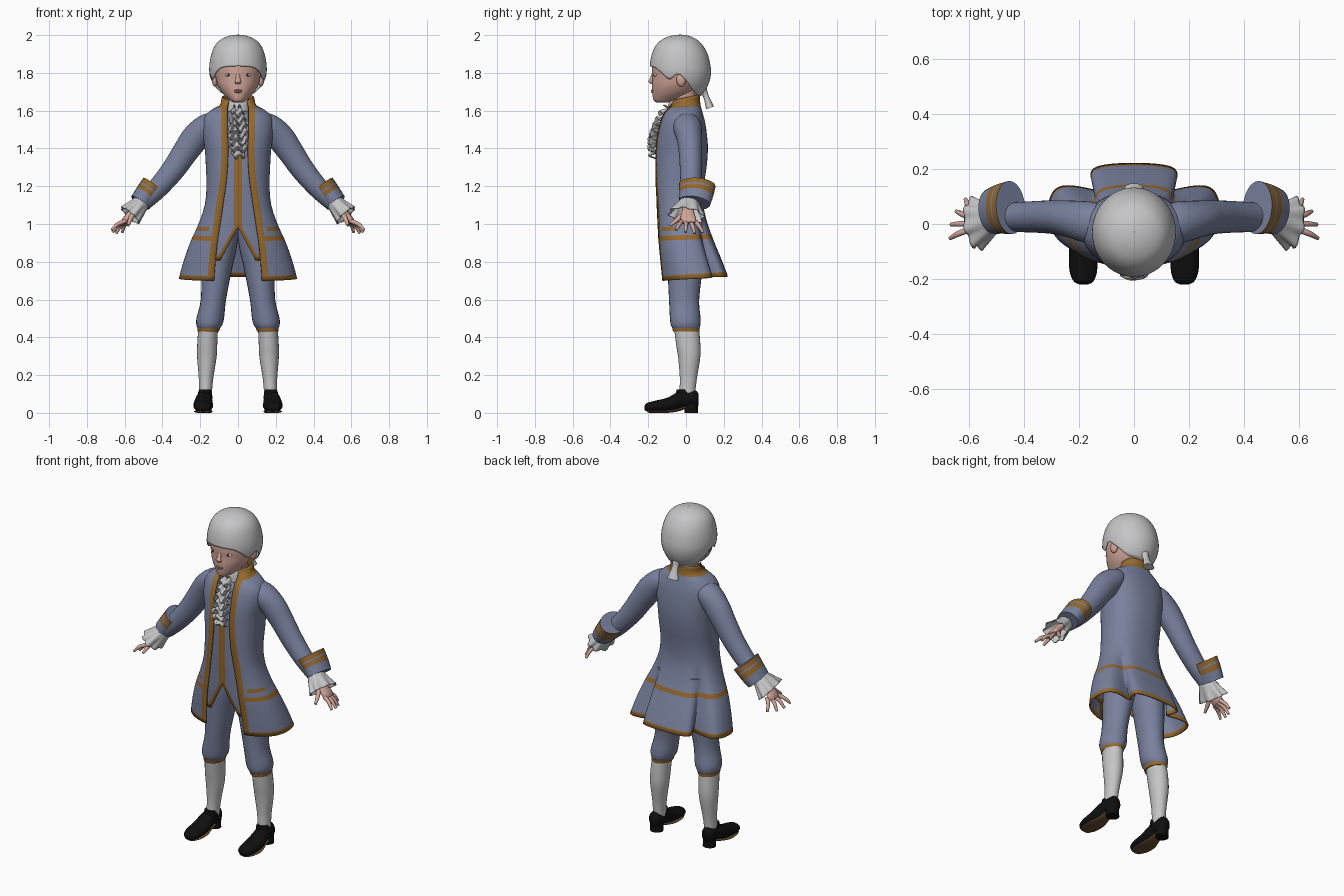
import bpy, bmesh, math
from mathutils import Vector, Matrix

def material(name, rgb):
    m = bpy.data.materials.new(name)
    m.diffuse_color = (*rgb, 1)
    return m

BLUE = material("blue grey cloth", (.19, .22, .34))
GOLD = material("gold trim", (.30, .14, .027))
WHITE = material("white linen", (.56, .56, .57))
SKIN = material("skin", (.64, .38, .32))
BLACK = material("black leather", (.005, .005, .005))
SOLE = material("brown sole", (.13, .07, .03))
LIP = material("lip pink", (.50, .24, .21))
DARK = material("dark brown", (.04, .025, .02))

def curve(keys, t):
    """Smooth interpolation through keys (t, v1, v2, ...)."""
    n = len(keys)
    t = min(max(t, keys[0][0]), keys[-1][0])
    i = max(k for k in range(n - 1) if keys[k][0] <= t)
    h = keys[i + 1][0] - keys[i][0]
    s = (t - keys[i][0]) / h
    def slope(j, c):
        a, b = keys[max(j - 1, 0)], keys[min(j + 1, n - 1)]
        return (b[c] - a[c]) / (b[0] - a[0])
    return [keys[i][c] * (2*s**3 - 3*s*s + 1) + keys[i + 1][c] * (3*s*s - 2*s**3)
            + h * slope(i, c) * (s**3 - 2*s*s + s) + h * slope(i + 1, c) * (s**3 - s*s)
            for c in range(1, len(keys[0]))]

def finish(name, bm, mats, mirror=False, solid=0):
    bmesh.ops.recalc_face_normals(bm, faces=bm.faces[:])
    me = bpy.data.meshes.new(name)
    bm.to_mesh(me)
    bm.free()
    for m in mats:
        me.materials.append(m)
    me.shade_smooth()
    me.set_sharp_from_angle(angle=math.radians(55))
    ob = bpy.data.objects.new(name, me)
    bpy.context.collection.objects.link(ob)
    if mirror:
        ob.modifiers.new("mirror", 'MIRROR').merge_threshold = .0005
    if solid:
        mod = ob.modifiers.new("thickness", 'SOLIDIFY')
        mod.thickness, mod.offset = solid, 0
    return ob

def grid(name, rows, mats, rule=None, closed=False, caps=False, mirror=False, solid=0):
    bm = bmesh.new()
    vs = [[bm.verts.new(p) for p in r] for r in rows]
    n = len(rows[0])
    for i in range(len(rows) - 1):
        for j in range(n if closed else n - 1):
            k = (j + 1) % n
            f = bm.faces.new((vs[i][j], vs[i][k], vs[i + 1][k], vs[i + 1][j]))
            f.material_index = rule(i, j) if rule else 0
    if caps:
        bm.faces.new(vs[0])
        bm.faces.new(vs[-1])
    return finish(name, bm, mats, mirror, solid)

def tube(name, keys, mats, mirror=False, axis=None, seg=24, sub=5, rule=None, wave=0, caps=True, solid=0):
    """Loft of ellipses; keys are (x, y, z, half width, half depth)."""
    tab = [(i, *k) for i, k in enumerate(keys)]
    steps = (len(keys) - 1) * sub
    vals = [curve(tab, i / sub) for i in range(steps + 1)]
    rows = []
    for i, v in enumerate(vals):
        t = Vector(axis) if axis else (Vector(vals[min(i + 1, steps)][:3]) - Vector(vals[max(i - 1, 0)][:3])).normalized()
        ref = Vector((0, 0, 1)) if abs(t.y) > .9 else Vector((0, 1, 0))
        d = (ref - t * ref.dot(t)).normalized()
        u = d.cross(t)
        row = []
        for j in range(seg):
            a = 2 * math.pi * j / seg
            w = 1 + wave * i / steps * math.sin(8 * a)
            row.append(Vector(v[:3]) + u * v[3] * w * math.cos(a) + d * v[4] * w * math.sin(a))
        rows.append(row)
    fn = (lambda i, j: rule((i + .5) / steps)) if rule else None
    return grid(name, rows, mats, fn, True, caps, mirror, solid)

def ball(name, c, s, mat, mirror=False):
    bm = bmesh.new()
    bmesh.ops.create_uvsphere(bm, u_segments=16, v_segments=10, radius=1,
                              matrix=Matrix.Translation(c) @ Matrix.Diagonal((*s, 1)))
    return finish(name, bm, [mat], mirror)

def upright(table):
    return [(0, (f + b) / 2, z, rx, (b - f) / 2) for z, rx, f, b in table]

UP = (0, 0, 1)

# Coat and waistcoat share one body table: z, half width, front y, back y, half opening
BODY = [(.70, .312, -.13, .222, .128), (.8, .285, -.14, .185, .12), (.9, .25, -.15, .145, .11),
        (1.0, .205, -.155, .11, .095), (1.1, .172, -.16, .088, .08), (1.2, .163, -.163, .09, .065),
        (1.3, .166, -.163, .105, .055), (1.4, .172, -.16, .112, .052), (1.47, .182, -.152, .107, .055),
        (1.54, .184, -.135, .097, .055), (1.58, .165, -.12, .086, .055), (1.605, .132, -.108, .078, .055),
        (1.625, .095, -.098, .072, .055), (1.67, .082, -.075, .070, .05)]

def garment(name, zs, trim, amax, cols, rule, opening=None, inset=0):
    rows, angles = [], []
    for z in zs:
        rx, yf, yb, op = curve(BODY, z)
        rx, yf, yb = rx - inset, yf + inset * .7, yb - inset
        if opening:
            op = opening(z)
        f = min(max((1.1 - z) / .4, 0), 1)
        tilt = .012 * f + .018 * max(0, (z - 1.58) / .09)
        a0, a1 = (math.asin(min(1, x / rx) ** (1 / .85)) for x in (op, op + trim))
        angs = [a0] + [a1 + (amax - a1) * k / cols for k in range(cols + 1)]
        row = []
        for a in angs:
            pleat = 1 - .42 * f * math.exp(-((a - 2.38) / .2) ** 2)
            c = math.cos(a)
            x = rx * max(math.sin(a), 0) ** .85 * pleat
            y = (yf + yb) / 2 - (yb - yf) / 2 * math.copysign(abs(c) ** .85, c) * pleat
            row.append((x if x > 1e-6 else 0, y, z - tilt * c))
        rows.append(row)
        angles.append(angs)
    fn = lambda i, j: rule((zs[i] + zs[i + 1]) / 2, j, angles[i][j])
    return grid(name, rows, [BLUE, GOLD], fn, mirror=True, solid=.008)

def coat_trim(z, j, a):
    pocket = .965 < z < .985 and .7 < a < 1.35
    return int(j == 0 or z > 1.618 or z < .735 or .915 < z < .94 or pocket)

coat_rows = ([1.67, 1.655, 1.64, 1.625, 1.615, 1.605, 1.595, 1.58, 1.56, 1.54]
             + [1.5 - .04 * i for i in range(13)] + [.985, .965, .94, .915, .88, .84, .8, .765, .735, .71])
garment("coat", coat_rows, .034, math.pi, 48, coat_trim)
garment("waistcoat", [1.6 - .04 * i for i in range(15)] + [1.01, .985, .96, .93, .9, .87, .84, .815], .022, 1.15, 14,
        lambda z, j, a: int(j == 0 or z < .84), lambda z: max(0, .985 - z) * .55, .012)

# Sleeves, deep cuffs and wrist ruffles
tube("sleeve", [(.085, .0, 1.55, .04, .055), (.155, .005, 1.522, .066, .075), (.222, .017, 1.460, .074, .068),
                (.28, .024, 1.38, .068, .062), (.345, .026, 1.285, .062, .058), (.425, .025, 1.19, .055, .054),
                (.50, .025, 1.12, .05, .05)], [BLUE], True, seg=32)
tube("cuff", [(.448, .06, 1.205, .066, .097), (.482, .055, 1.16, .063, .091), (.518, .045, 1.112, .058, .083)],
     [BLUE, GOLD], True, sub=6, rule=lambda t: int(t < .25 or .33 < t < .58))
tube("wrist_ruffle", [(.505, .02, 1.12, .04, .045), (.54, .01, 1.08, .05, .07), (.572, .002, 1.045, .06, .092)],
     [WHITE], True, seg=64, wave=.1, caps=False, solid=.005)

# Hands
tube("palm", [(.515, .015, 1.11, .022, .026), (.56, .01, 1.06, .021, .034), (.595, .012, 1.022, .018, .042),
              (.61, .014, 1.005, .01, .036)], [SKIN], True, seg=16)
tips = [(.668, -.052, .968), (.664, -.002, .956), (.645, .046, .95), (.612, .09, .955)]
for i, tip in enumerate(tips):
    base = Vector((.598 - .006 * i, -.02 + .022 * i, 1.015))
    tip = Vector(tip)
    mid = (base + tip) / 2 + Vector((.006, 0, .006))
    tube("finger", [(*base, .012, .012), (*mid, .0105, .0105), (*tip, .007, .007)], [SKIN], True, seg=10, sub=4)
tube("thumb", [(.555, -.012, 1.055, .014, .014), (.572, -.05, 1.02, .012, .012), (.582, -.085, .992, .007, .007)],
     [SKIN], True, seg=10, sub=4)

# Breeches, knee bands, stockings
tube("breeches_leg", [(.08, 0, 1.02, .085, .10), (.092, 0, .9, .09, .105), (.112, -.005, .76, .08, .093),
                      (.13, -.01, .6, .067, .08), (.147, -.004, .5, .073, .081), (.152, -.002, .465, .068, .078),
                      (.155, 0, .445, .057, .07)], [BLUE], True, UP)
tube("knee_band", [(.155, 0, .450, .061, .073), (.157, .001, .43, .056, .070)], [GOLD], True, UP, sub=1)
tube("stocking", [(.158, .003, .45, .052, .066), (.163, .012, .36, .053, .064), (.165, .017, .29, .051, .058),
                  (.169, .013, .19, .039, .046), (.172, .008, .12, .035, .042), (.174, .005, .06, .034, .04)],
     [WHITE], True, UP)

# Shoes
tube("shoe", [(.183, -.22, .026, .014, .010), (.183, -.208, .03, .036, .022), (.184, -.17, .034, .050, .029),
              (.184, -.1, .043, .052, .037), (.182, -.045, .062, .046, .048), (.180, -.02, .070, .042, .046),
              (.178, .02, .074, .041, .044), (.178, .052, .073, .035, .045), (.178, .066, .07, .02, .032)],
     [BLACK], True, (0, 1, 0))
tube("shoe_tongue", [(.176, -.008, .07, .042, .045), (.175, -.011, .105, .037, .041), (.175, -.017, .125, .030, .034)],
     [BLACK], True, UP)
tube("sole", [(.183, -.205, .009, .030, .008), (.184, -.165, .008, .047, .008), (.184, -.1, .008, .049, .008),
              (.182, -.045, .016, .036, .009), (.18, .0, .03, .032, .008)], [SOLE], True, (0, 1, 0))
tube("heel", [(.178, .028, .05, .038, .036), (.178, .028, .02, .038, .035), (.178, .028, 0, .038, .036)],
     [BLACK], True, UP)

# Neck, cravat and jabot
tube("neck", upright([(1.55, .06, -.07, .05), (1.65, .058, -.075, .05), (1.72, .06, -.08, .06)]), [SKIN], axis=UP)
tube("cravat", upright([(1.56, .075, -.10, .055), (1.61, .069, -.098, .053), (1.64, .068, -.092, .055),
                        (1.66, .062, -.082, .055)]), [WHITE], axis=UP)
frill = [(1.355, .178, .030), (1.42, .186, .044), (1.5, .168, .046), (1.56, .142, .038), (1.62, .105, .024)]
rows = []
for i in range(73):
    z = 1.355 + .265 * i / 72
    y, w = curve(frill, z)
    ph = i * math.pi / 5.14
    rows.append([(w * (1 + .12 * math.sin(ph)) * s, -y + .012 * s * s - .018 * math.sin(ph + 1.4 * math.sin(5 * s)),
                  z + .012 * math.sin(5 * s + ph / 7)) for s in [k / 10 - 1 for k in range(21)]])
grid("jabot", rows, [WHITE], solid=.004)

# Head and face
tube("head", upright([(1.643, .024, -.155, -.08), (1.655, .044, -.172, -.03), (1.69, .080, -.178, .03),
                      (1.73, .105, -.180, .06), (1.77, .117, -.179, .08), (1.81, .122, -.181, .09),
                      (1.86, .120, -.178, .09), (1.91, .105, -.155, .07), (1.95, .07, -.11, .03)]),
     [SKIN], axis=UP, seg=36)
tube("nose", [(0, -.172, 1.80, .010, .008), (0, -.182, 1.77, .012, .010), (0, -.188, 1.754, .017, .011),
              (0, -.178, 1.740, .011, .008)], [SKIN], axis=UP, seg=16)
ball("ear", (.122, -.025, 1.765), (.017, .026, .038), SKIN, True)
ball("eye_white", (.051, -.161, 1.79), (.019, .010, .009), WHITE, True)
ball("iris", (.051, -.165, 1.79), (.008, .008, .008), DARK, True)
ball("upper_lip", (0, -.177, 1.707), (.023, .008, .005), LIP)
ball("lower_lip", (0, -.177, 1.699), (.019, .008, .005), LIP)

# Wig with a hairline that runs over the brow, round the ears and down to the nape
WIG = [(1.67, .085, -.10, .065), (1.70, .11, -.14, .095), (1.75, .137, -.17, .12), (1.80, .149, -.188, .13),
       (1.85, .148, -.188, .125), (1.90, .138, -.178, .112), (1.94, .122, -.16, .09), (1.97, .096, -.132, .063),
       (1.99, .058, -.092, .025), (1.998, .025, -.057, -.005), (2.0, 0, -.03, -.03)]
HAIRLINE = [(0, 1.836), (.6, 1.828), (.9, 1.80), (1.15, 1.765), (1.5, 1.795), (1.8, 1.75), (2.2, 1.695), (math.pi, 1.672)]
rows = []
for i in range(29):
    row = []
    for j in range(48):
        a = 2 * math.pi * j / 48
        low = curve(HAIRLINE, min(a, 2 * math.pi - a))[0]
        z = low + (1.99999 - low) * math.cos(i / 28 * math.pi / 2)
        rx, yf, yb = curve(WIG, z)
        row.append((rx * math.sin(a), (yf + yb) / 2 - (yb - yf) / 2 * math.cos(a), z))
    rows.append(row)
grid("wig", rows, [WHITE], closed=True, solid=.005)
tube("wig_tail", [(0, .075, 1.76, .045, .03), (0, .093, 1.705, .024, .02), (0, .108, 1.67, .02, .015),
                  (0, .127, 1.615, .036, .022)], [WHITE], seg=16)
